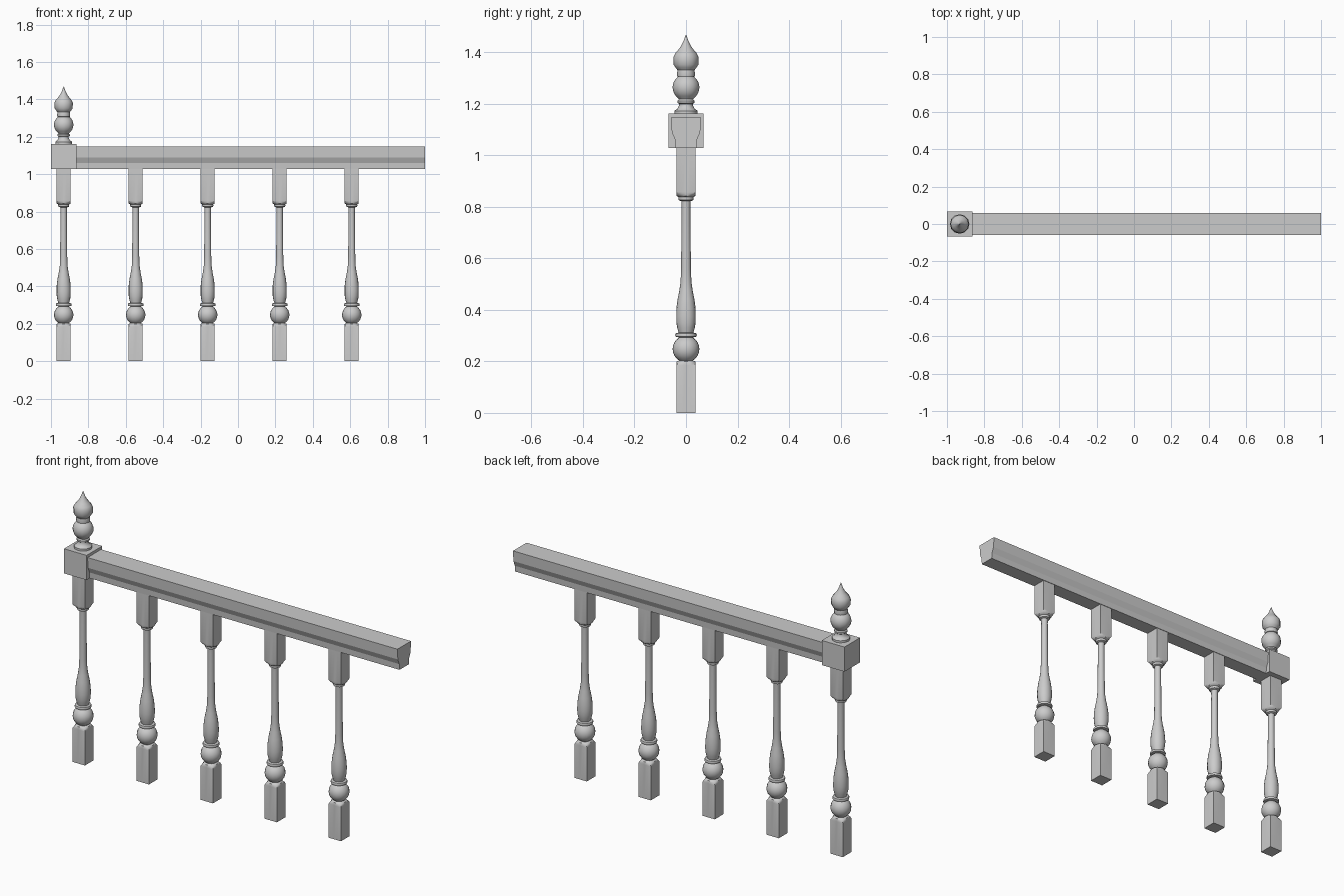
import bpy, bmesh
from math import sin, cos, pi, radians

if "Cube" in bpy.data.objects:
    bpy.data.objects.remove(bpy.data.objects["Cube"])

paint = bpy.data.materials.new("plain grey")
paint.use_nodes = True
GREY = (0.6, 0.6, 0.6, 1)
paint.diffuse_color = GREY
paint.node_tree.nodes["Principled BSDF"].inputs["Base Color"].default_value = GREY

HALF = 0.0375       # half width of the square blocks
POST_X = -0.932     # centre of the first baluster and newel block
SPACING = 0.385
RAIL_Z = 1.028      # underside of the rail


def finish(bm, name, x=0):
    bmesh.ops.recalc_face_normals(bm, faces=bm.faces)
    mesh = bpy.data.meshes.new(name)
    bm.to_mesh(mesh)
    bm.free()
    mesh.materials.append(paint)
    mesh.shade_smooth()
    mesh.set_sharp_from_angle(angle=radians(35))
    return place(mesh, name, x)


def place(mesh, name, x):
    obj = bpy.data.objects.new(name, mesh)
    obj.location.x = x
    bpy.context.collection.objects.link(obj)
    return obj


def turned(profile, half, sides=16):
    """Turn (radius, z) points, limited to a square blank of the given half width."""
    bm = bmesh.new()
    rings = []
    for radius, z in profile:
        ring = []
        for i in range(sides):
            a = 2 * pi * i / sides
            r = min(radius, half / max(abs(cos(a)), abs(sin(a))))
            ring.append(bm.verts.new((r * cos(a), r * sin(a), z)))
        rings.append(ring)
    for low, high in zip(rings, rings[1:]):
        for i in range(sides):
            j = (i + 1) % sides
            bm.faces.new((low[i], low[j], high[j], high[i]))
    bm.faces.new(rings[0][::-1])
    bm.faces.new(rings[-1])
    return bm


def ball(radius, z, start=-60, end=60, steps=8):
    angles = [radians(start + (end - start) * i / steps) for i in range(steps + 1)]
    return [(radius * cos(a), z + radius * sin(a)) for a in angles]


# Balusters: square foot, ball, collar, vase, shaft and square head
CORNER = HALF * 1.4143
foot = [(CORNER, 0), (CORNER, 0.184), (0.046, 0.193), (HALF, 0.2)]
vase = [(0.027, 0.293), (0.041, 0.296), (0.042, 0.303), (0.04, 0.309), (0.029, 0.312),
        (0.034, 0.33), (0.038, 0.35), (0.039, 0.375), (0.0375, 0.405), (0.033, 0.44),
        (0.026, 0.475), (0.021, 0.51), (0.019, 0.56), (0.017, 0.8), (0.018, 0.822),
        (0.028, 0.826), (0.03, 0.832), (0.029, 0.838)]
head = [(HALF, 0.843), (0.046, 0.85), (CORNER, 0.858), (CORNER, RAIL_Z)]


def widen(points, half):
    """Only the square parts follow the blank; turned parts are already inside."""
    return turned(points, half)


# The ball is wider than the blank, so it is turned on its own and joined in
bm = widen(foot + [(0.025, 0.204), (0.025, 0.29)] + vase + head, HALF)
bm.verts.ensure_lookup_table()
sphere = turned(ball(0.052, 0.248) + vase[:5], 1)
ball_mesh = bpy.data.meshes.new("baluster_ball")
sphere.to_mesh(ball_mesh)
sphere.free()
bm.from_mesh(ball_mesh)
bpy.data.meshes.remove(ball_mesh)
first = finish(bm, "baluster_1", POST_X)
for i in range(1, 5):
    place(first.data, f"baluster_{i + 1}", POST_X + i * SPACING)

# Newel block
bm = bmesh.new()
bmesh.ops.create_cube(bm, size=1)
for v in bm.verts:
    v.co.x *= 0.136
    v.co.y *= 0.134
    v.co.z = RAIL_Z if v.co.z < 0 else 1.162
finish(bm, "newel_block", POST_X)

# Finial on the newel block
finial = [(0.045, 1.162), (0.045, 1.173), (0.034, 1.181), (0.027, 1.193), (0.027, 1.2),
          (0.033, 1.204), (0.033, 1.212), (0.028, 1.218)]
finial += ball(0.052, 1.264, -54, 54)
finial += [(0.034, 1.307), (0.035, 1.318), (0.033, 1.331), (0.04, 1.34), (0.048, 1.352),
           (0.049, 1.382), (0.042, 1.396), (0.03, 1.41), (0.019, 1.425), (0.011, 1.441),
           (0.005, 1.457), (0.001, 1.468)]
finish(turned(finial, 1, 12), "finial", POST_X)

# Handrail: a half section mirrored across and run along x
half_section = [(0.04, RAIL_Z), (0.042, 1.06), (0.055, 1.09), (0.058, 1.147)]
section = half_section + [(-y, z) for y, z in reversed(half_section)]
bm = bmesh.new()
end = bm.faces.new([bm.verts.new((POST_X + 0.06, y, z)) for y, z in section])
run = bmesh.ops.extrude_face_region(bm, geom=[end], use_keep_orig=True)["geom"]
for v in run:
    if isinstance(v, bmesh.types.BMVert):
        v.co.x = 1
rail = finish(bm, "handrail")
rail.data.shade_flat()
